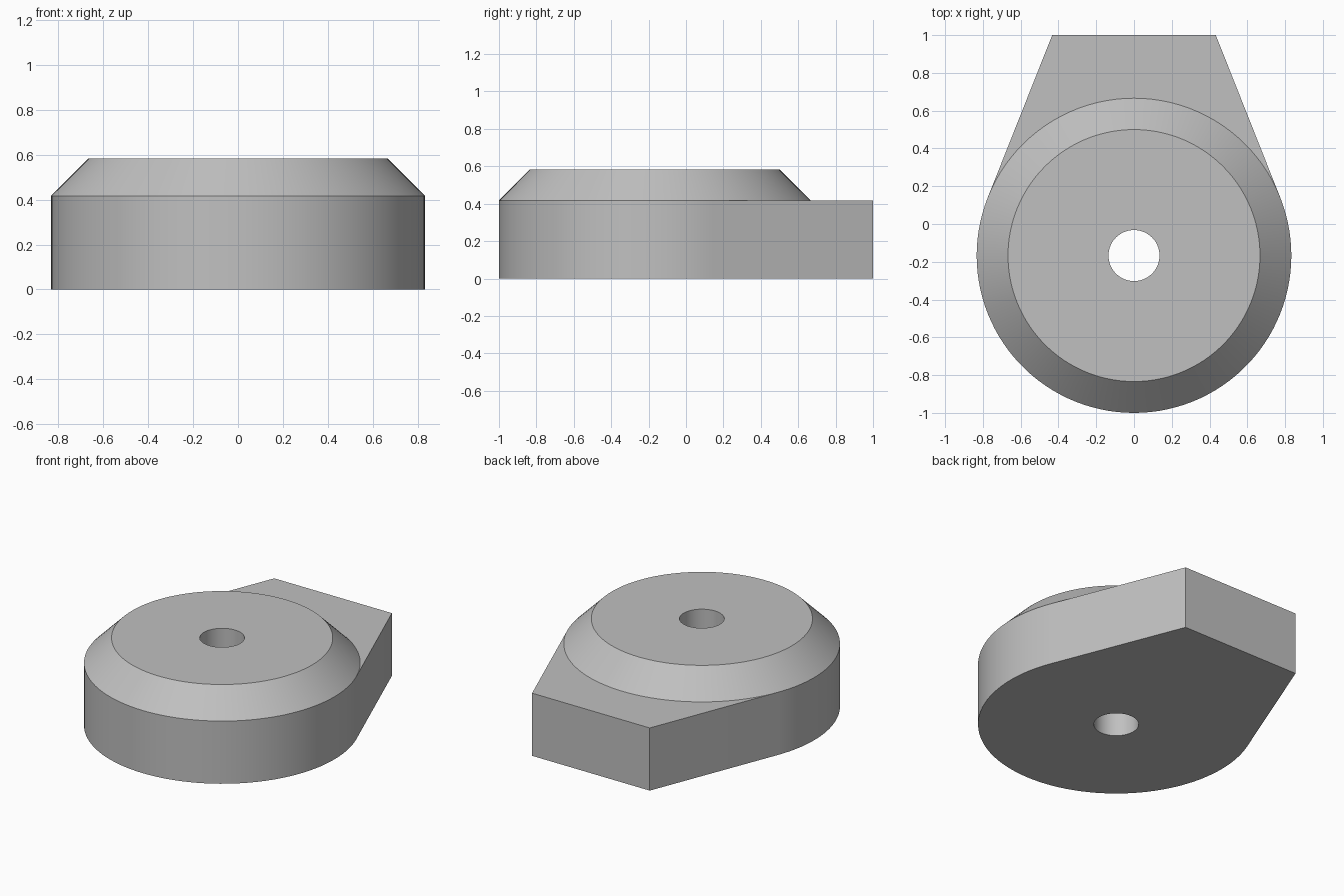
import bpy
import bmesh
from math import acos, atan2, cos, hypot, pi, radians, sin

cube = bpy.data.objects.get("Cube")
if cube:
    bpy.data.objects.remove(cube, do_unlink=True)

CENTRE_Y = -0.167
RADIUS, TOP_RADIUS, HOLE_RADIUS = 0.833, 0.667, 0.135
PLATE_Z, TOP_Z = 0.417, 0.583
TAIL_X, TAIL_Y = 0.433, 1.0

# Angle at which the tail sides meet the round body tangentially
reach = TAIL_Y - CENTRE_Y
tangent = atan2(reach, TAIL_X) - acos(RADIUS / hypot(TAIL_X, reach))

# Shared ring angles: back arc first, then the front arc
BACK, FRONT = 40, 72
back_span = pi - 2 * tangent
angles = [tangent + back_span * i / BACK for i in range(BACK)]
angles += [pi - tangent + (2 * pi - back_span) * i / FRONT for i in range(FRONT)]
COUNT = len(angles)

bm = bmesh.new()


def ring(radius, z):
    return [bm.verts.new((radius * cos(a), CENTRE_Y + radius * sin(a), z)) for a in angles]


def bridge(lower, upper, start=0):
    for i in range(start, COUNT):
        j = (i + 1) % COUNT
        bm.faces.new((lower[i], lower[j], upper[j], upper[i]))


# Round body with chamfered top and through hole
hole_low = ring(HOLE_RADIUS, 0)
base = ring(RADIUS, 0)
rim = ring(RADIUS, PLATE_Z)
top = ring(TOP_RADIUS, TOP_Z)
hole_high = ring(HOLE_RADIUS, TOP_Z)
bridge(hole_low, base)
bridge(base, rim, start=BACK)
bridge(rim, top)
bridge(top, hole_high)
bridge(hole_high, hole_low)

# Tapered tail behind the body
low_r, low_l = [bm.verts.new((s * TAIL_X, TAIL_Y, 0)) for s in (-1, 1)]
high_r, high_l = [bm.verts.new((s * TAIL_X, TAIL_Y, PLATE_Z)) for s in (-1, 1)]
bm.faces.new(base[:BACK + 1] + [low_r, low_l])
bm.faces.new(rim[:BACK + 1] + [high_r, high_l])
bm.faces.new((low_l, low_r, high_r, high_l))
bm.faces.new((base[0], low_l, high_l, rim[0]))
bm.faces.new((base[BACK], low_r, high_r, rim[BACK]))
bmesh.ops.recalc_face_normals(bm, faces=bm.faces)

mesh = bpy.data.meshes.new("mounting_block")
bm.to_mesh(mesh)
bm.free()
block = bpy.data.objects.new("mounting_block", mesh)
bpy.context.collection.objects.link(block)

# Plain grey material
grey = bpy.data.materials.new("plain_grey")
grey.use_nodes = True
colour = (0.53, 0.53, 0.53, 1)
grey.diffuse_color = colour
grey.node_tree.nodes["Principled BSDF"].inputs["Base Color"].default_value = colour
mesh.materials.append(grey)

bpy.ops.object.select_all(action="DESELECT")
block.select_set(True)
bpy.context.view_layer.objects.active = block
bpy.ops.object.shade_smooth_by_angle(angle=radians(30))
